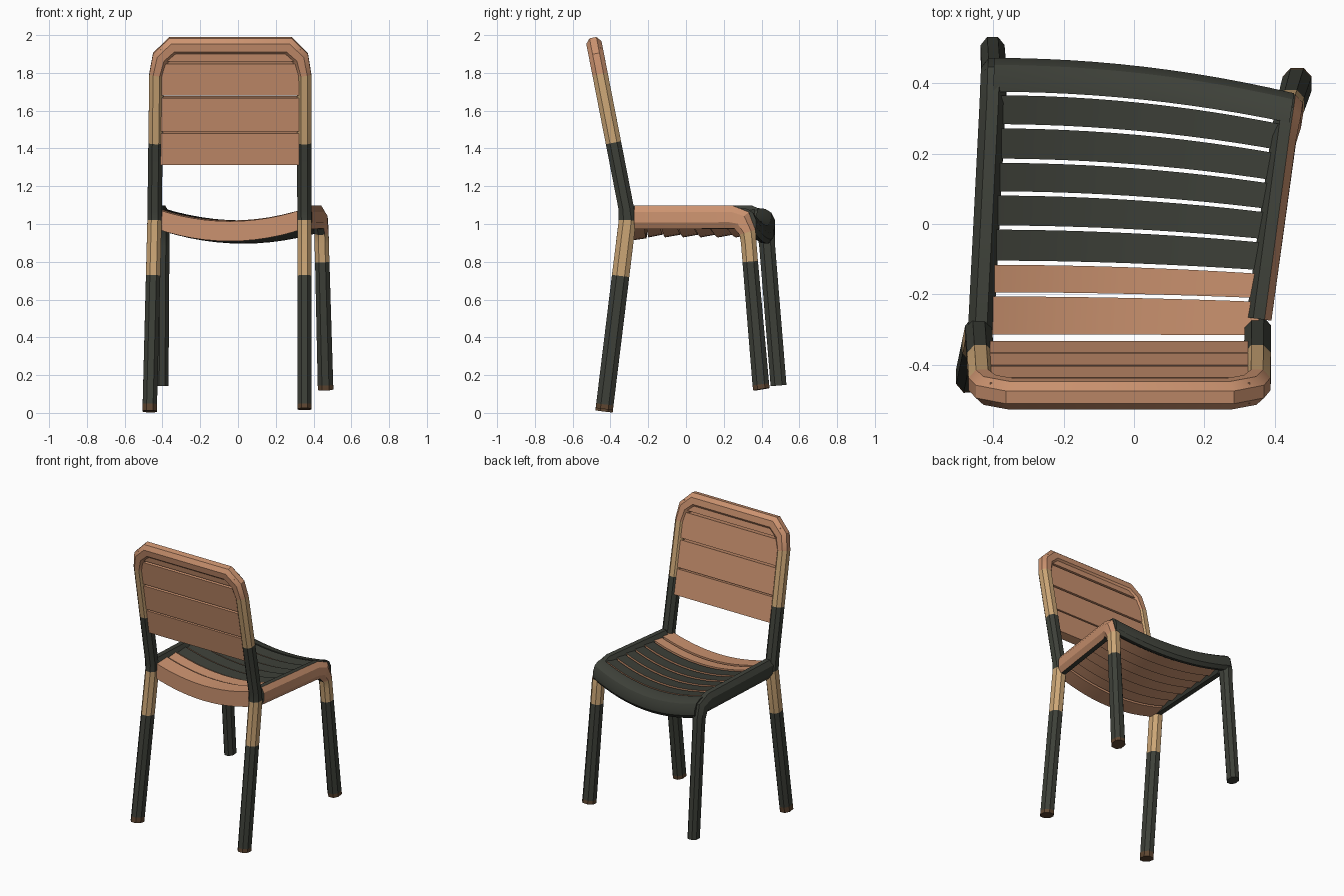
import bpy, bmesh, math
from mathutils import Vector

if "Cube" in bpy.data.objects:
    bpy.data.objects.remove(bpy.data.objects["Cube"])


def material(name, rgb):
    m = bpy.data.materials.new(name)
    m.diffuse_color = (*rgb, 1)
    m.use_nodes = True
    m.node_tree.nodes["Principled BSDF"].inputs["Base Color"].default_value = m.diffuse_color
    return m


ORANGE, TAN, DARK, BROWN = range(4)
MATS = [material("orange wood", (0.60, 0.29, 0.16)),
        material("tan wood", (0.60, 0.38, 0.18)),
        material("dark grey", (0.047, 0.051, 0.040)),
        material("brown tip", (0.11, 0.06, 0.03))]


def finish(name, bm, rule):
    """Turn a bmesh into an object; rule(centre, normal) picks each face's colour."""
    bmesh.ops.recalc_face_normals(bm, faces=bm.faces)
    bm.normal_update()
    for f in bm.faces:
        f.material_index = rule(f.calc_center_median(), f.normal)
    me = bpy.data.meshes.new(name)
    bm.to_mesh(me)
    bm.free()
    for m in MATS:
        me.materials.append(m)
    ob = bpy.data.objects.new(name, me)
    bpy.context.collection.objects.link(ob)
    bpy.ops.object.select_all(action='DESELECT')
    ob.select_set(True)
    bpy.context.view_layer.objects.active = ob
    bpy.ops.object.shade_smooth_by_angle(angle=math.radians(30))
    return ob


def skin(name, rings, rule):
    """Join a row of equal rings of points into a closed solid."""
    bm = bmesh.new()
    rows = [[bm.verts.new(p) for p in r] for r in rings]
    n = len(rows[0])
    for a, b in zip(rows, rows[1:]):
        for i in range(n):
            bm.faces.new((a[i], a[(i + 1) % n], b[(i + 1) % n], b[i]))
    bm.faces.new(rows[0])
    bm.faces.new(rows[-1])
    return finish(name, bm, rule)


OCT = [(1, .45), (.45, 1), (-.45, 1), (-1, .45), (-1, -.45), (-.45, -1), (.45, -1), (1, -.45)]


def tube(name, path, ref, rule):
    """Eight-sided tube along path of (x, y, z, half size across, half size along ref)."""
    pts = [Vector(p[:3]) for p in path]
    ref, rings = Vector(ref), []
    for i, p in enumerate(pts):
        t = Vector()
        if i > 0:
            t += (p - pts[i - 1]).normalized()
        if i < len(pts) - 1:
            t += (pts[i + 1] - p).normalized()
        t.normalize()
        b = (ref - t * ref.dot(t)).normalized()
        n = t.cross(b)
        w, d = path[i][3:]
        rings.append([p + n * (w * u) + b * (d * v) for u, v in OCT])
    return skin(name, rings, rule)


# Rear legs, back posts and top bar: one bent frame, coloured in bands by height
def frame_colour(c, n):
    for top, mat in ((0.045, BROWN), (0.725, DARK), (1.02, TAN), (1.43, DARK), (1.79, TAN)):
        if c.z < top:
            return mat
    return ORANGE


def post(x_foot, x_seat, x_top, z_foot):
    leg = [(z, x_foot + (x_seat - x_foot) * z / 1.02, -0.435 + 0.125 * z / 1.02)
           for z in (z_foot, 0.045, 0.725, 1.02)]
    back = [(z, x_seat + (x_top - x_seat) * (z - 1.02) / 0.78, -0.31 - 0.195 * (z - 1.05))
            for z in (1.08, 1.43, 1.79)]
    return [(x, y, z, 0.038, 0.046 if z < 1.03 else 0.041) for z, x, y in leg + back]


bar = [(x, -0.31 - 0.195 * (z - 1.05), z, w, 0.041) for x, z, w in
       ((-0.41, 1.88, .046), (-0.345, 1.94, .051), (0.265, 1.94, .051), (0.33, 1.88, .046))]
tube("rear_legs_and_back_frame",
     post(-0.468, -0.442, -0.432, 0.008) + bar + post(0.352, 0.352, 0.350, 0.02)[::-1],
     (0, 1, 0.2), frame_colour)


# Side rails bending down into the front legs
def right_colour(c, n):
    if c.z < 0.155:
        return BROWN
    if c.z < 0.8:
        return DARK
    if c.z < 0.95:
        return TAN
    return ORANGE if n.x > 0.3 else DARK


tube("right_rail_and_front_leg",
     [(0.355, -0.27, 1.036, .062, .036), (0.425, 0.24, 1.036, .062, .036),
      (0.437, 0.295, 1.018, .058, .038), (0.442, 0.326, 0.955, .044, .038),
      (0.443, 0.332, 0.90, .041, .038), (0.446, 0.34, 0.80, .041, .038),
      (0.463, 0.396, 0.15, .044, .041), (0.464, 0.40, 0.125, .044, .041)],
     (1, 0, 0), right_colour)
tube("left_rail_and_front_leg",
     [(-0.435, -0.30, 1.036, .062, .037), (-0.402, 0.34, 1.036, .062, .037),
      (-0.399, 0.405, 1.015, .058, .037), (-0.398, 0.425, 0.95, .046, .036),
      (-0.398, 0.43, 0.88, .042, .035), (-0.402, 0.49, 0.145, .042, .034)],
     (1, 0, 0), lambda c, n: DARK)


# Dished seat slats: a (y, z) profile swept from the left rail to the right rail
def slat(name, profile, rule, steps=12):
    rings = []
    for i in range(steps + 1):
        u = i / steps
        ring = []
        for y, z in profile:
            x_left, x_right = -0.435 + 0.05 * (y + 0.3), 0.355 + 0.135 * (y + 0.27)
            ring.append((x_left + (x_right - x_left) * u,
                         y - 0.1 * u * u * (y + 0.33) / 0.8,
                         z - 0.066 * (1 - (2 * u - 1) ** 2)))
        rings.append(ring)
    return skin(name, rings, rule)


def top_dark(c, n):
    return DARK if n.z > 0.3 else ORANGE


edges = [-0.32, -0.20, -0.11, -0.01, 0.087, 0.18, 0.278, 0.372]
for k, (y0, y1) in enumerate(zip(edges, edges[1:])):
    drop = 0.105 if k == 0 else 0.085
    slat(f"seat_slat_{k + 1}",
         [(y0 + .006, 1.080), (y1 - .006, 1.085), (y1 - .006, 1.08 - drop + 0.015), (y0 + .006, 1.08 - drop)],
         (lambda c, n: ORANGE) if k < 2 else top_dark)

# Rounded front edge of the seat
slat("seat_front_edge",
     [(0.376, 1.085), (0.42, 1.08), (0.452, 1.06), (0.472, 1.02), (0.472, 0.985),
      (0.455, 0.962), (0.43, 0.965), (0.376, 1.0)],
     lambda c, n: DARK)

# Backrest slats lying in the tilted plane of the back posts
for k, (z0, z1) in enumerate(((1.318, 1.485), (1.495, 1.672), (1.685, 1.853), (1.867, 1.93))):
    rings = []
    for x in (-0.41, 0.33):
        rings.append([(x, -0.31 - 0.195 * (z - 1.05) + d, z + 0.2 * d)
                      for z, d in ((z0, -.028), (z1, -.028), (z1, .03), (z0, .03))])
    skin(f"backrest_slat_{k + 1}", rings, lambda c, n: ORANGE)
